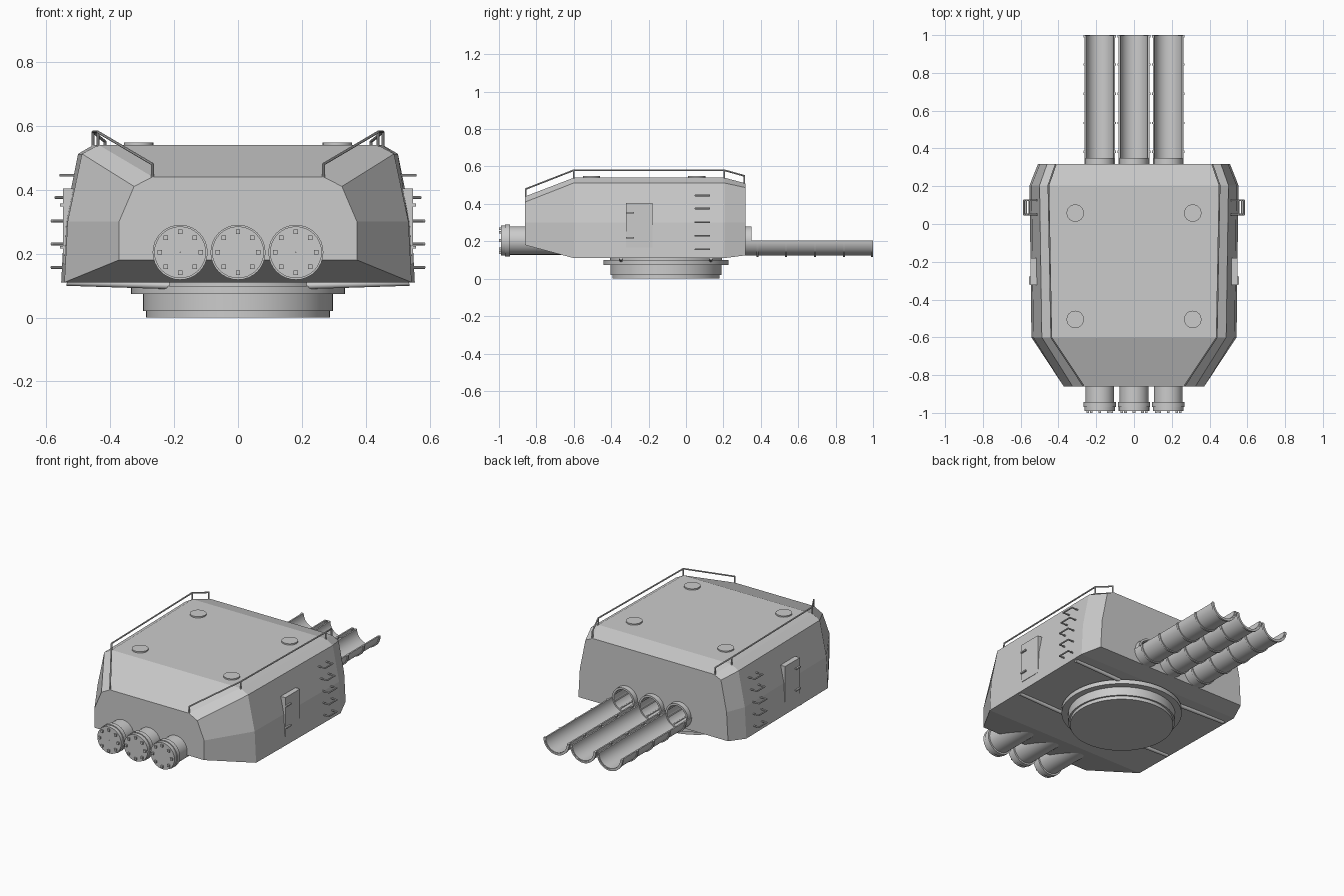
import bpy, bmesh, math
from mathutils import Vector

if "Cube" in bpy.data.objects:
    bpy.data.objects.remove(bpy.data.objects["Cube"])

TZ = 0.204                     # tube axis height
TUBES = (-0.181, 0.0, 0.181)


def add_object(name, bm, smooth=False):
    bmesh.ops.recalc_face_normals(bm, faces=bm.faces)
    me = bpy.data.meshes.new(name)
    bm.to_mesh(me)
    bm.free()
    ob = bpy.data.objects.new(name, me)
    bpy.context.collection.objects.link(ob)
    if smooth:
        bpy.ops.object.select_all(action='DESELECT')
        ob.select_set(True)
        bpy.context.view_layer.objects.active = ob
        bpy.ops.object.shade_smooth_by_angle(angle=math.radians(35))
    return ob


def loft(name, rings, closed_path=False, smooth=False):
    """Skin a list of closed point rings, capping the ends."""
    bm = bmesh.new()
    vs = [[bm.verts.new(p) for p in r] for r in rings]
    n = len(vs[0])
    pairs = list(zip(vs, vs[1:])) + ([(vs[-1], vs[0])] if closed_path else [])
    for a, b in pairs:
        for i in range(n):
            bm.faces.new((a[i], a[(i + 1) % n], b[(i + 1) % n], b[i]))
    if not closed_path:
        bm.faces.new(vs[0])
        bm.faces.new(vs[-1])
    return add_object(name, bm, smooth)


def lathe_y(name, cx, profile, a0=0, a1=360, seg=32):
    """Spin a closed (radius, y) profile about a tube axis."""
    full = a1 - a0 == 360
    rings = []
    for i in range(seg if full else seg + 1):
        a = math.radians(a0 + (a1 - a0) * i / seg)
        rings.append([(cx + r * math.cos(a), y, TZ + r * math.sin(a)) for r, y in profile])
    return loft(name, rings, full, True)


def stack_z(name, cx, cy, profile, seg=48):
    """Solid of stacked (radius, z) circles."""
    rings = [[(cx + r * math.cos(2 * math.pi * i / seg), cy + r * math.sin(2 * math.pi * i / seg), z)
              for i in range(seg)] for r, z in profile]
    return loft(name, rings, False, True)


def box(name, lo, hi):
    x0, y0, z0 = lo
    x1, y1, z1 = hi
    return loft(name, [[(x0, y0, z), (x1, y0, z), (x1, y1, z), (x0, y1, z)] for z in (z0, z1)])


def rods(name, segments, r, seg=8):
    """Straight round bars between pairs of points."""
    bm = bmesh.new()
    for p, q in segments:
        p, q = Vector(p), Vector(q)
        d = q - p
        m = d.to_track_quat('Z', 'Y').to_matrix().to_4x4()
        m.translation = (p + q) / 2
        bmesh.ops.create_cone(bm, cap_ends=True, segments=seg, radius1=r, radius2=r,
                              depth=d.length + r, matrix=m)
    return add_object(name, bm, True)


def rect(r0, r1, y0, y1):
    return [(r0, y0), (r1, y0), (r1, y1), (r0, y1)]


# turret housing: half sections (x, z) at each y station
stations = [
    (-0.86, [(0.372, 0.18), (0.372, 0.30), (0.325, 0.41), (0.267, 0.44)]),
    (-0.60, [(0.543, 0.11), (0.533, 0.30), (0.488, 0.512), (0.436, 0.54)]),
    (0.205, [(0.553, 0.11), (0.543, 0.30), (0.500, 0.512), (0.452, 0.54)]),
    (0.318, [(0.508, 0.125), (0.498, 0.30), (0.460, 0.487), (0.412, 0.51)]),
]
housing = loft("turret_housing", [
    [(x, y, z) for x, z in half] + [(-x, y, z) for x, z in reversed(half)]
    for y, half in stations])

# bore the housing so the launch tubes are open at the rear
for cx in TUBES:
    cutter = lathe_y("bore_cutter", cx, [(0.0001, -0.8), (0.072, -0.8), (0.072, 0.5), (0.0001, 0.5)])
    cutter.hide_render = True
    mod = housing.modifiers.new("bore", 'BOOLEAN')
    mod.operation = 'DIFFERENCE'
    mod.object = cutter
    bpy.context.view_layer.objects.active = housing
    bpy.ops.object.modifier_apply(modifier=mod.name)
    bpy.data.objects.remove(cutter)

# rotating base ring
stack_z("base_ring", 0, -0.107, [(0.287, 0), (0.287, 0.02), (0.297, 0.02), (0.297, 0.073),
                                 (0.334, 0.073), (0.334, 0.099), (0.30, 0.099), (0.30, 0.115)], 64)

# launch tubes with capped fronts and half-open rear troughs
for cx in TUBES:
    lathe_y("tube", cx, rect(0.064, 0.076, -0.955, 0.35))
    lathe_y("tube_flange", cx, rect(0.06, 0.086, -0.968, -0.942))
    lathe_y("tube_cap", cx, rect(0.0005, 0.081, -0.99, -0.96))
    lathe_y("tube_trough", cx, rect(0.072, 0.081, 0.318, 0.998), 180, 360, 20)
    for y in (0.382, 0.535, 0.69, 0.845, 0.994):
        lathe_y("trough_band", cx, rect(0.078, 0.087, y - 0.006, y + 0.006), 180, 360, 20)
    for i in range(8):
        a = i * math.pi / 4
        bx, bz = cx + 0.064 * math.cos(a), TZ + 0.064 * math.sin(a)
        box("cap_bolt", (bx - 0.007, -1.0, bz - 0.007), (bx + 0.007, -0.985, bz + 0.007))
        # guide rails inside the tube
        a += math.pi / 8
        rx, rz = cx + 0.063 * math.cos(a), TZ + 0.063 * math.sin(a)
        rods("tube_guide_rail", [((rx, -0.94, rz), (rx, 0.34, rz))], 0.004, 6)

# roof hatches
for x in (-0.311, 0.311):
    for y in (-0.505, 0.058):
        stack_z("roof_hatch", x, y, [(0.046, 0.53), (0.046, 0.548)], 24)

for s in (-1, 1):
    # side door with hinges
    xs = sorted((s * 0.49, s * 0.547))
    box("side_door", (xs[0], -0.322, 0.167), (xs[1], -0.18, 0.404))
    xs = sorted((s * 0.54, s * 0.557))
    for z in (0.22, 0.352):
        box("door_hinge", (xs[0], -0.32, z - 0.004), (xs[1], -0.277, z + 0.004))

    # ladder rungs
    for xi, xo, z in ((0.505, 0.555, 0.445), (0.52, 0.57, 0.375), (0.535, 0.582, 0.302),
                      (0.54, 0.582, 0.23), (0.54, 0.582, 0.157)):
        a, b = (s * xo, 0.05, z), (s * xo, 0.125, z)
        rods("ladder_rung", [((s * xi, 0.05, z), a), (a, b), (b, (s * xi, 0.125, z))], 0.0045)

    # roof edge railing with posts
    feet = [(s * 0.268, -0.856, 0.435), (s * 0.438, -0.60, 0.535),
            (s * 0.453, 0.205, 0.535), (s * 0.416, 0.312, 0.505)]
    tops = [(x, y, z + 0.045) for x, y, z in feet]
    rods("roof_railing", list(zip(tops, tops[1:])) + list(zip(feet, tops)), 0.0045)

    # underside support bars
    for y in (-0.348, 0.134):
        rods("underside_bar", [((s * 0.53, y, 0.11), (s * 0.22, y, 0.1))], 0.011, 12)
